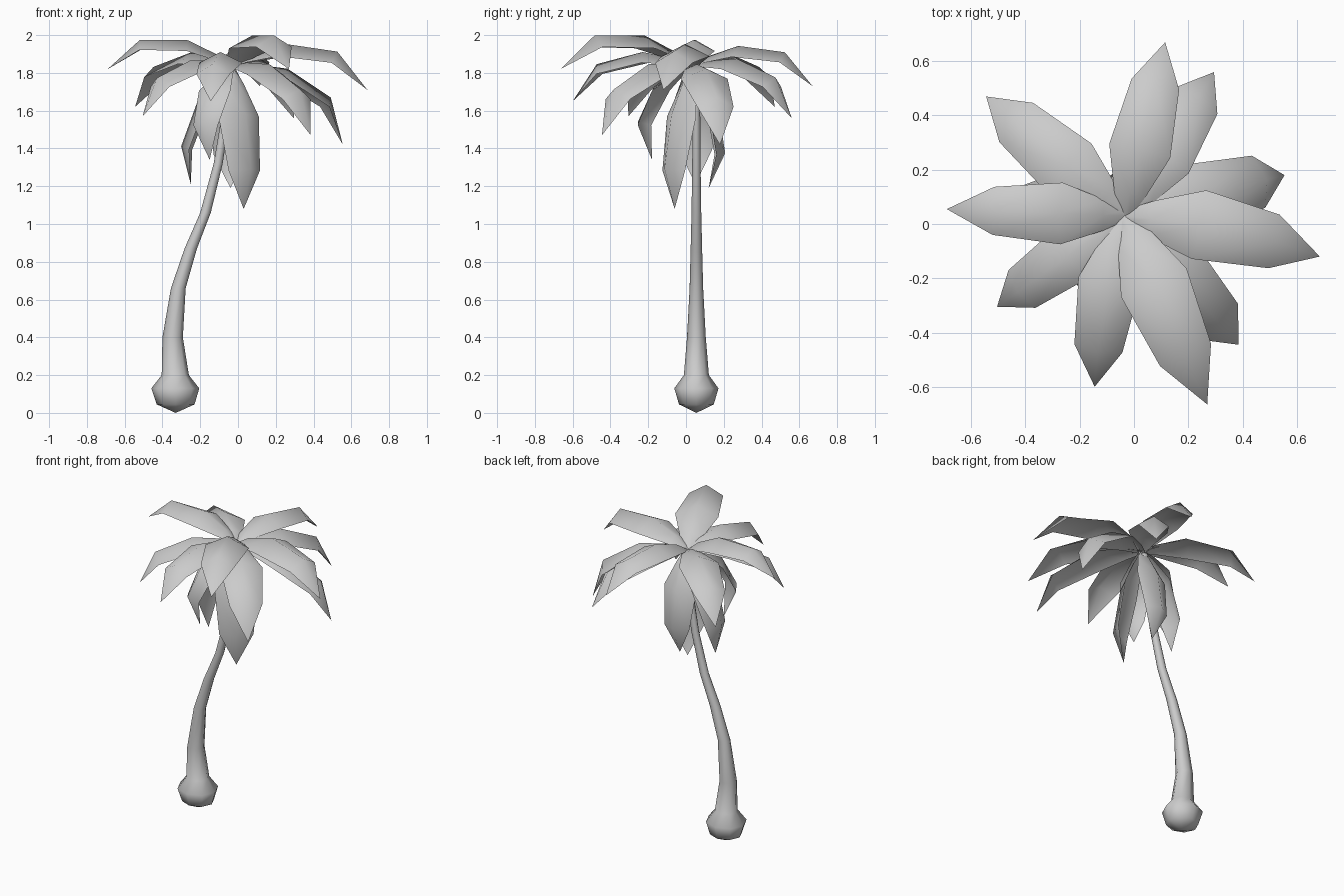
import bpy, math
from mathutils import Vector

if "Cube" in bpy.data.objects:
    bpy.data.objects.remove(bpy.data.objects["Cube"])


def make_mesh(name, verts, faces):
    mesh = bpy.data.meshes.new(name)
    mesh.from_pydata(verts, [], faces)
    mesh.update()
    for p in mesh.polygons:
        p.use_smooth = True
    ob = bpy.data.objects.new(name, mesh)
    bpy.context.collection.objects.link(ob)
    return ob


# Trunk with bulbous root: (centre x, z, radius) rings, eight sides
SIDES, TRUNK_Y = 8, 0.055
RINGS = [(-0.33, 0.045, 0.1), (-0.332, 0.13, 0.127), (-0.332, 0.20, 0.072),
         (-0.346, 0.40, 0.054), (-0.316, 0.66, 0.039), (-0.25, 0.87, 0.033),
         (-0.172, 1.06, 0.028), (-0.105, 1.32, 0.024), (-0.06, 1.60, 0.022),
         (-0.035, 1.80, 0.022)]
verts, faces = [], []
for x, z, r in RINGS:
    for i in range(SIDES):
        a = math.tau * i / SIDES
        verts.append((x + r * math.cos(a), TRUNK_Y + r * math.sin(a) * 0.92, z))
for k in range(len(RINGS) - 1):
    for i in range(SIDES):
        j = (i + 1) % SIDES
        b, t = k * SIDES, (k + 1) * SIDES
        faces.append((b + i, b + j, t + j, t + i))
low, high = len(verts), len(verts) + 1
verts += [(-0.33, TRUNK_Y, 0.0), (-0.035, TRUNK_Y, 1.81)]
top = (len(RINGS) - 1) * SIDES
for i in range(SIDES):
    j = (i + 1) % SIDES
    faces += [(low, j, i), (high, top + i, top + j)]
make_mesh("trunk", verts, faces)

# Frond outline: (distance, arch height, half width, edge drop)
CROWN = Vector((-0.035, 0.03, 1.83))
SPAN = 0.68
FROND = [(0, 0, 0.02, 0.005), (0.08, 0.072, 0.06, 0.035), (0.24, 0.153, 0.118, 0.06),
         (0.50, 0.158, 0.092, 0.055), (SPAN, 0, 0, 0)]


def frond(name, x, y, z, arch=1.0, bow=0.0):
    """Arched leaf from the crown, scaled and pitched so it ends at the tip."""
    tip = Vector((x, y, z))
    d = tip - CROWN
    s = d.length / SPAN
    along = d.normalized()
    out = Vector((d.x, d.y, 0)).normalized()
    side = Vector((0, 0, 1)).cross(out)
    up = along.cross(side)
    v = []
    for r, h, w, drop in FROND[:-1]:
        sway = bow * math.sin(math.pi * r / SPAN)
        for k in (-1, 0, 1):
            v.append(CROWN + s * (along * r + side * (w * k + sway)
                                  + up * (h * arch - drop * abs(k))))
    v.append(tip)
    f = []
    for i in range(3):
        for k in range(2):
            a = i * 3 + k
            f.append((a, a + 3, a + 4, a + 1))
    f += [(9, 12, 10), (10, 12, 11)]
    make_mesh(name, v, f)


# Upper, middle and hanging fronds: tip position, then optional arch and bow
TIPS = {
    "upper_frond": [(-0.69, 0.055, 1.82), (0.115, 0.67, 1.73),
                    (0.685, -0.12, 1.71, 1, 0.025), (0.27, -0.665, 1.82)],
    "middle_frond": [(-0.545, 0.47, 1.62), (0.295, 0.56, 1.56), (0.555, 0.18, 1.42),
                     (0.385, -0.445, 1.47), (-0.145, -0.60, 1.65, 1, -0.015),
                     (-0.505, -0.305, 1.57)],
    "hanging_frond": [(-0.25, 0.05, 1.21, 0.75), (0.03, -0.06, 1.08, 0.55),
                      (-0.15, -0.18, 1.34, 1.3), (-0.04, 0.12, 1.19, 0.75)],
}
for part, tips in TIPS.items():
    for n, tip in enumerate(tips, 1):
        frond(f"{part}_{n}", *tip)
